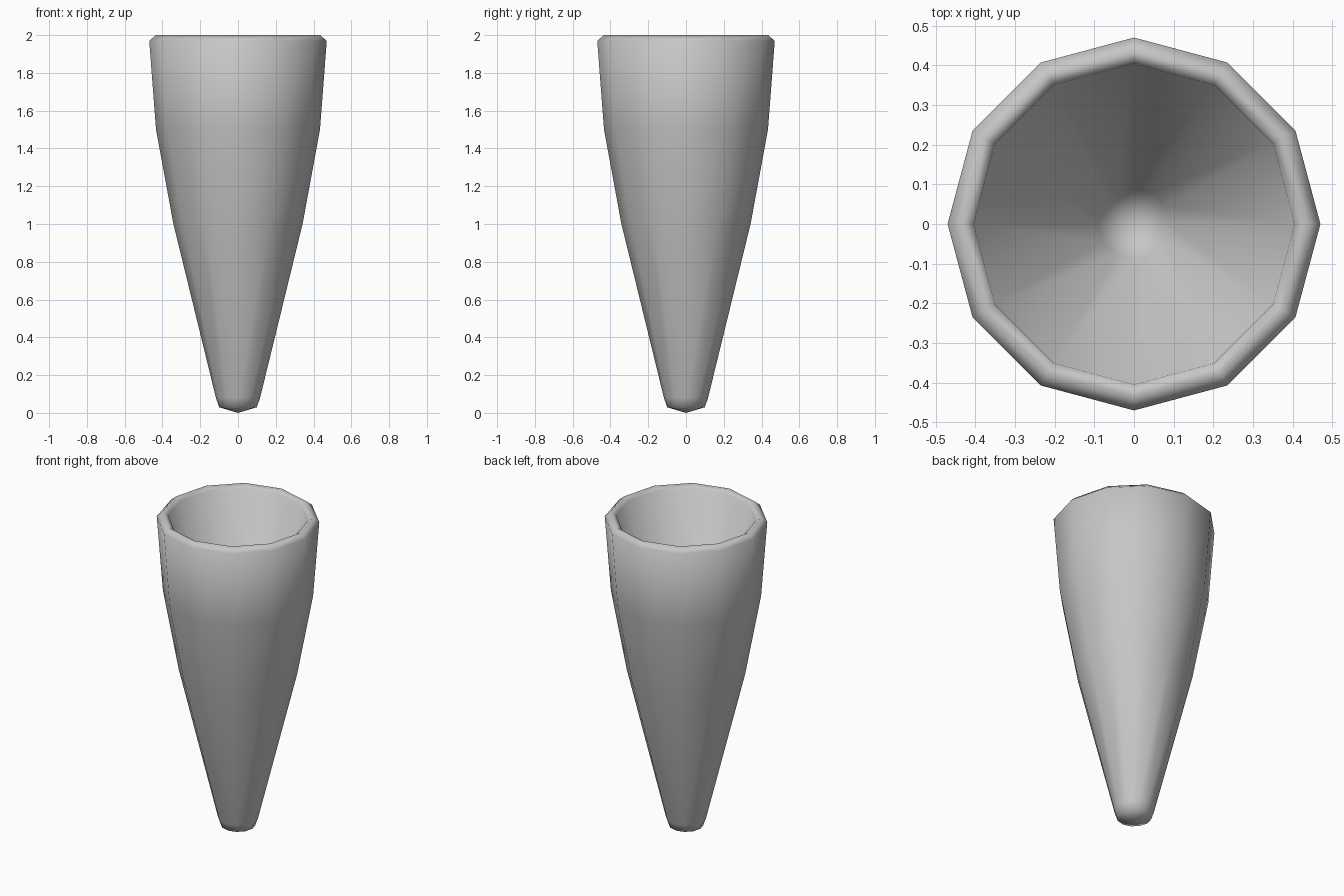
import bpy
import bmesh
from math import cos, sin, tau

cube = bpy.data.objects.get("Cube")
if cube:
    bpy.data.objects.remove(cube, do_unlink=True)

SIDES = 12

# Plain grey material
grey = bpy.data.materials.new("plain grey")
grey.use_nodes = True
colour = (0.57, 0.57, 0.57, 1)
grey.diffuse_color = colour
grey.node_tree.nodes["Principled BSDF"].inputs["Base Color"].default_value = colour

# Radius and height, from the outer tip over the rim to the inner floor
outer = [(0.10, 0.03), (0.117, 0.08), (0.342, 1.0), (0.434, 1.5), (0.47, 1.97)]
rim = [(0.435, 2.0)]
inner = [(0.405, 1.98), (0.09, 0.12)]


def lathe(name, profile, bottom, floor):
    """Turn a profile round z, closing both ends with a fan."""
    bm = bmesh.new()
    rings = [[bm.verts.new((r * cos(tau * i / SIDES), r * sin(tau * i / SIDES), z))
              for i in range(SIDES)] for r, z in profile]
    tip, base = bm.verts.new((0, 0, bottom)), bm.verts.new((0, 0, floor))
    for i in range(SIDES):
        j = (i + 1) % SIDES
        for a, b in zip(rings, rings[1:]):
            bm.faces.new((a[i], a[j], b[j], b[i]))
        bm.faces.new((tip, rings[0][j], rings[0][i]))
        bm.faces.new((base, rings[-1][i], rings[-1][j]))
    bmesh.ops.recalc_face_normals(bm, faces=bm.faces)
    for face in bm.faces:
        face.smooth = True
    mesh = bpy.data.meshes.new(name)
    bm.to_mesh(mesh)
    bm.free()
    obj = bpy.data.objects.new(name, mesh)
    bpy.context.collection.objects.link(obj)
    return obj


# Hollow tapered cup with a rounded rim
cup = lathe("tapered_cup", outer + rim + inner, 0.0, 0.08)
cup.data.materials.append(grey)
